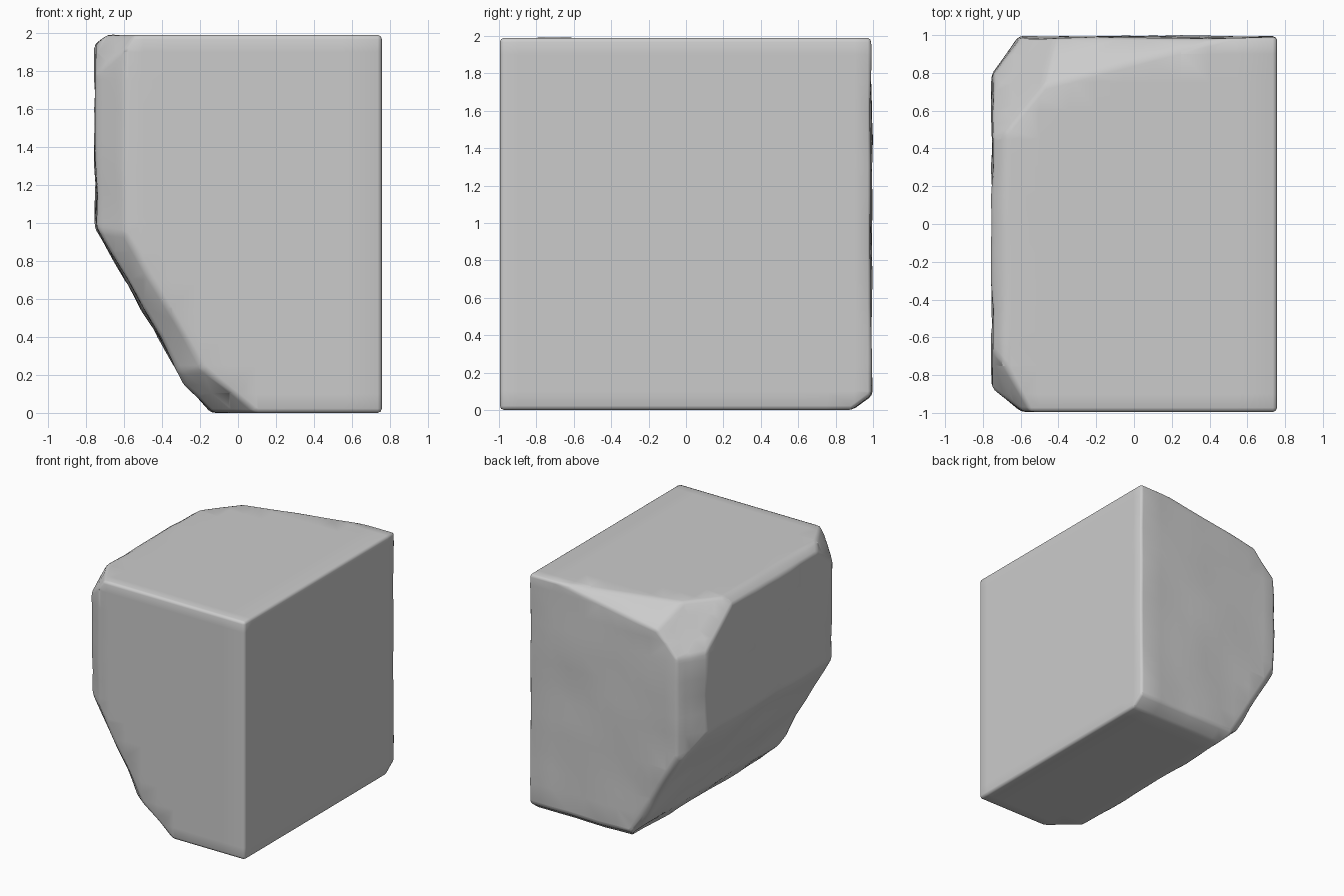
import bpy, bmesh
from mathutils import Vector, noise

if "Cube" in bpy.data.objects:
    bpy.data.objects.remove(bpy.data.objects["Cube"])

# rough stone block: full box first
bm = bmesh.new()
bmesh.ops.create_cube(bm, size=1)
for v in bm.verts:
    v.co = Vector((v.co.x * 1.515, v.co.y * 1.99, (v.co.z + 0.5) * 1.99))


def cut(co, no):
    """Slice off everything on the outer side of a plane and cap it."""
    n = Vector(no).normalized()
    geom = bm.verts[:] + bm.edges[:] + bm.faces[:]
    r = bmesh.ops.bisect_plane(bm, geom=geom, dist=1e-5, plane_co=co,
                               plane_no=n, clear_outer=True)
    edges = [e for e in r["geom_cut"] if isinstance(e, bmesh.types.BMEdge)]
    if edges:
        bmesh.ops.contextual_create(bm, geom=edges)


# chipped sides: undercut, vertical corners, top corners, foot
for co, no in [
    ((-0.757, 0, 0.98), (-0.866, 0, -0.5)),
    ((-0.14, 0, 0), (-0.73, 0, -0.68)),
    ((-0.68, -0.93, 1), (-0.62, -0.78, 0)),
    ((-0.40, -0.985, 0.58), (-0.6, -0.7, -0.35)),
    ((0.08, -0.98, 0), (-0.5, -0.6, -0.62)),
    ((-0.57, -0.98, 1.98), (-0.75, -0.38, 0.5)),
    ((-0.70, 0, 1.98), (-0.55, 0, 0.83)),
    ((-0.62, 0.98, 1), (-0.81, 0.59, 0)),
    ((-0.29, 0.985, 1.86), (-0.14, 0.53, 0.83)),
    ((-0.60, 0.96, 1.68), (-0.6, 0.5, 0.6)),
    ((-0.45, 0.97, 0.5), (-0.6, 0.7, -0.35)),
    ((0, 0.93, 0.03), (0, 0.6, -0.8)),
]:
    cut(co, no)

# worn edges
bmesh.ops.remove_doubles(bm, verts=bm.verts, dist=0.004)
bmesh.ops.bevel(bm, geom=bm.edges[:], offset=0.03, segments=2, profile=0.5,
                affect='EDGES', clamp_overlap=True)

# grid of extra points so the rough sides can undulate
for axis, lo, steps, gap in ((0, -0.65, 9, 0.15), (1, -0.9, 13, 0.15), (2, 0.1, 13, 0.15)):
    n = Vector((0, 0, 0))
    n[axis] = 1
    for i in range(steps):
        bmesh.ops.bisect_plane(bm, geom=bm.verts[:] + bm.edges[:] + bm.faces[:],
                               dist=1e-5, plane_co=n * (lo + gap * i), plane_no=n)
bmesh.ops.triangulate(bm, faces=[f for f in bm.faces if len(f.verts) > 4])
bmesh.ops.recalc_face_normals(bm, faces=bm.faces[:])
bm.normal_update()

# shallow dents on the left and back only
moves = []
for v in bm.verts:
    rough = max(0, -v.normal.x, 0.6 * v.normal.y)
    d = noise.noise(v.co * 3.2 + Vector((3, 1, 7)))
    moves.append((v, v.normal * rough * (d * 0.025 - 0.008)))
for v, m in moves:
    v.co += m
    v.co.x = max(v.co.x, -0.758)
    v.co.z = max(v.co.z, 0)

mesh = bpy.data.meshes.new("stone_block")
bm.to_mesh(mesh)
bm.free()
stone = bpy.data.objects.new("stone_block", mesh)
bpy.context.collection.objects.link(stone)
for p in mesh.polygons:
    p.use_smooth = True
